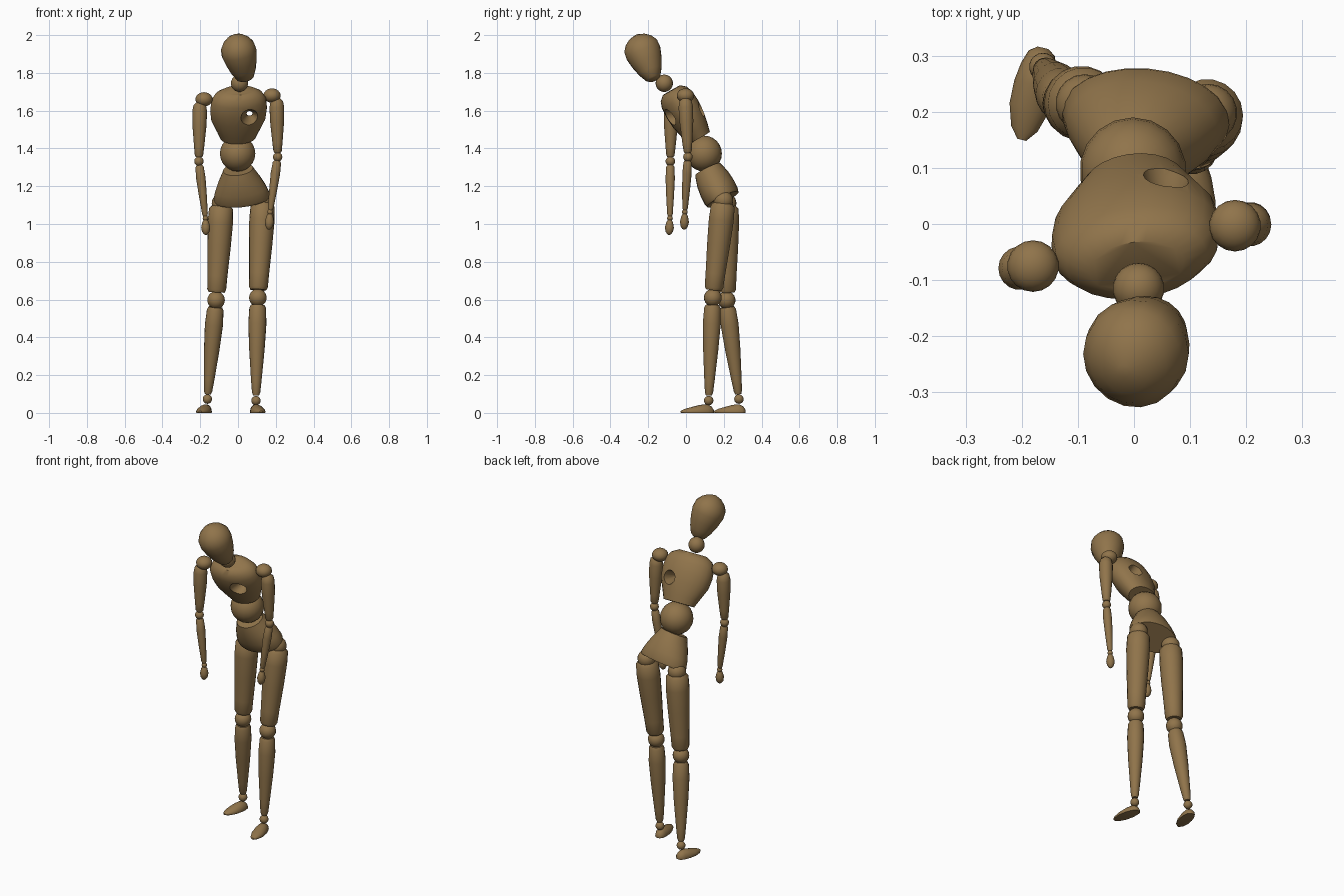
import bpy, bmesh, math
from mathutils import Vector, Matrix

old = bpy.data.objects.get("Cube")
if old:
    bpy.data.objects.remove(old)

wood = bpy.data.materials.new("brown_wood")
wood.use_nodes = True
colour = (0.28, 0.175, 0.07, 1)
wood.diffuse_color = colour
wood.node_tree.nodes["Principled BSDF"].inputs["Base Color"].default_value = colour


def finish(name, bm):
    """Turn a bmesh into a smooth wooden object."""
    bmesh.ops.recalc_face_normals(bm, faces=bm.faces)
    mesh = bpy.data.meshes.new(name)
    bm.to_mesh(mesh)
    bm.free()
    mesh.materials.append(wood)
    obj = bpy.data.objects.new(name, mesh)
    bpy.context.collection.objects.link(obj)
    smooth(obj)
    return obj


def smooth(obj):
    bpy.ops.object.select_all(action='DESELECT')
    obj.select_set(True)
    bpy.context.view_layer.objects.active = obj
    bpy.ops.object.shade_smooth_by_angle(angle=math.radians(42))


def turned(start, end, profile, side=(1, 0, 0), sides=18):
    """Elliptical rings (t, half width, half depth) along a line."""
    start, end = Vector(start), Vector(end)
    w = (end - start).normalized()
    u = Vector(side)
    u = (u - w * u.dot(w)).normalized()
    v = w.cross(u)
    bm = bmesh.new()
    rings = []
    for t, a, *b in profile:
        depth = b[0] if b else a
        centre = start.lerp(end, t)
        rings.append([bm.verts.new(centre + u * a * math.cos(k) + v * depth * math.sin(k))
                      for k in (math.tau * i / sides for i in range(sides))])
    for low, high in zip(rings, rings[1:]):
        for i in range(sides):
            j = (i + 1) % sides
            bm.faces.new((low[i], low[j], high[j], high[i]))
    bm.faces.new(rings[0])
    bm.faces.new(rings[-1])
    return bm


def part(name, *args, **kw):
    return finish(name, turned(*args, **kw))


def ball(name, centre, r, flat=1):
    bm = bmesh.new()
    bmesh.ops.create_uvsphere(bm, u_segments=18, v_segments=12, radius=r,
                              matrix=Matrix.Translation(centre) @ Matrix.Diagonal((1, 1, flat, 1)))
    return finish(name, bm)


def foot(name, heel, toe):
    """Wedge-like rounded foot with a flat sole."""
    bm = turned(heel, toe, [(0, .010, .010), (.06, .024, .027), (.2, .032, .040), (.4, .037, .037),
                            (.65, .036, .026), (.88, .024, .015), (1, .008, .005)])
    cut = bmesh.ops.bisect_plane(bm, geom=bm.verts[:] + bm.edges[:] + bm.faces[:],
                                 plane_co=(0, 0, 0), plane_no=(0, 0, -1), clear_outer=True)
    edges = [e for e in cut["geom_cut"] if isinstance(e, bmesh.types.BMEdge)]
    bmesh.ops.edgeloop_fill(bm, edges=edges)
    finish(name, bm)


# Head and neck
part("head", (.042, -.17, 1.762), (-.018, -.262, 2.0),
     [(0, .03, .025), (.04, .045, .04), (.2, .066, .064), (.4, .083, .083), (.6, .094, .096),
      (.75, .090, .094), (.87, .070, .074), (.95, .044, .048), (1, .012, .012)])
ball("neck_ball", (.008, -.115, 1.745), .046)

# Chest, with a pinched hole through its left half
chest = part("chest", (0, .07, 1.455), (.005, -.077, 1.708),
             [(0, .093, .064), (.15, .112, .076), (.4, .145, .090), (.6, .152, .094),
              (.8, .147, .090), (.92, .126, .078), (1, .085, .052)],
             side=(.98, .17, .02), sides=24)
cutter = part("chest_hole_cutter", (.065, -.15, 1.545), (.058, .13, 1.62),
              [(0, .06), (.3, .042), (.5, .016), (.58, .016), (.8, .038), (1, .055)])
cutter.hide_render = True
hole = chest.modifiers.new("hole", 'BOOLEAN')
hole.operation = 'DIFFERENCE'
hole.solver = 'EXACT'
hole.object = cutter
bpy.context.view_layer.objects.active = chest
bpy.ops.object.modifier_apply(modifier=hole.name)
bpy.data.objects.remove(cutter)
smooth(chest)

# Waist and pelvis
ball("waist_ball", (-.002, .095, 1.373), .095)
part("pelvis", (.022, .195, 1.13), (0, .115, 1.29),
     [(0, .147, .092), (.08, .151, .097), (.35, .136, .098), (.65, .112, .092),
      (.9, .088, .080), (1, .080, .074)], side=(1, -.04, .02), sides=24)

# Joint positions of each side
joints = {
    "left": dict(shoulder=(.18, -.003, 1.68), arm_top=(.205, -.003, 1.665), elbow=(.21, .01, 1.355),
                 wrist=(.17, -.006, 1.063), finger=(.163, -.01, .97),
                 hip=(.132, .198, 1.125), knee=(.105, .142, .61), ankle=(.095, .12, .065),
                 heel=(.088, .146, .006), toe=(.122, -.028, .006)),
    "right": dict(shoulder=(-.18, -.075, 1.66), arm_top=(-.202, -.078, 1.645), elbow=(-.207, -.083, 1.332),
                  wrist=(-.172, -.085, 1.03), finger=(-.17, -.09, .942),
                  hip=(-.088, .215, 1.11), knee=(-.116, .215, .597), ankle=(-.162, .28, .073),
                  heel=(-.162, .314, .006), toe=(-.2, .15, .006)),
}

for label, j in joints.items():
    # Arm
    ball(label + "_shoulder_ball", j["shoulder"], .046, .82)
    part(label + "_upper_arm", j["arm_top"], j["elbow"],
         [(0, .018), (.05, .033), (.15, .039), (.4, .037), (.75, .027), (.9, .022), (.93, .016)])
    ball(label + "_elbow_ball", j["elbow"], .025)
    part(label + "_forearm", j["elbow"], j["wrist"],
         [(.07, .016), (.1, .022), (.3, .025), (.6, .021), (.92, .015), (.96, .011)])
    ball(label + "_wrist_ball", j["wrist"], .015)
    part(label + "_hand", j["wrist"], j["finger"],
         [(.08, .010), (.25, .018), (.55, .024), (.8, .020), (.95, .011), (1, .004)])
    # Leg
    ball(label + "_hip_ball", j["hip"], .052)
    part(label + "_thigh", j["hip"], j["knee"],
         [(.02, .046), (.06, .064), (.2, .067), (.45, .062), (.75, .053), (.89, .050), (.92, .042)])
    ball(label + "_knee_ball", j["knee"], .047)
    part(label + "_shin", j["knee"], j["ankle"],
         [(.07, .036), (.1, .044), (.25, .048), (.5, .041), (.8, .028), (.92, .022), (.95, .016)])
    ball(label + "_ankle_ball", j["ankle"], .025)
    foot(label + "_foot", j["heel"], j["toe"])
